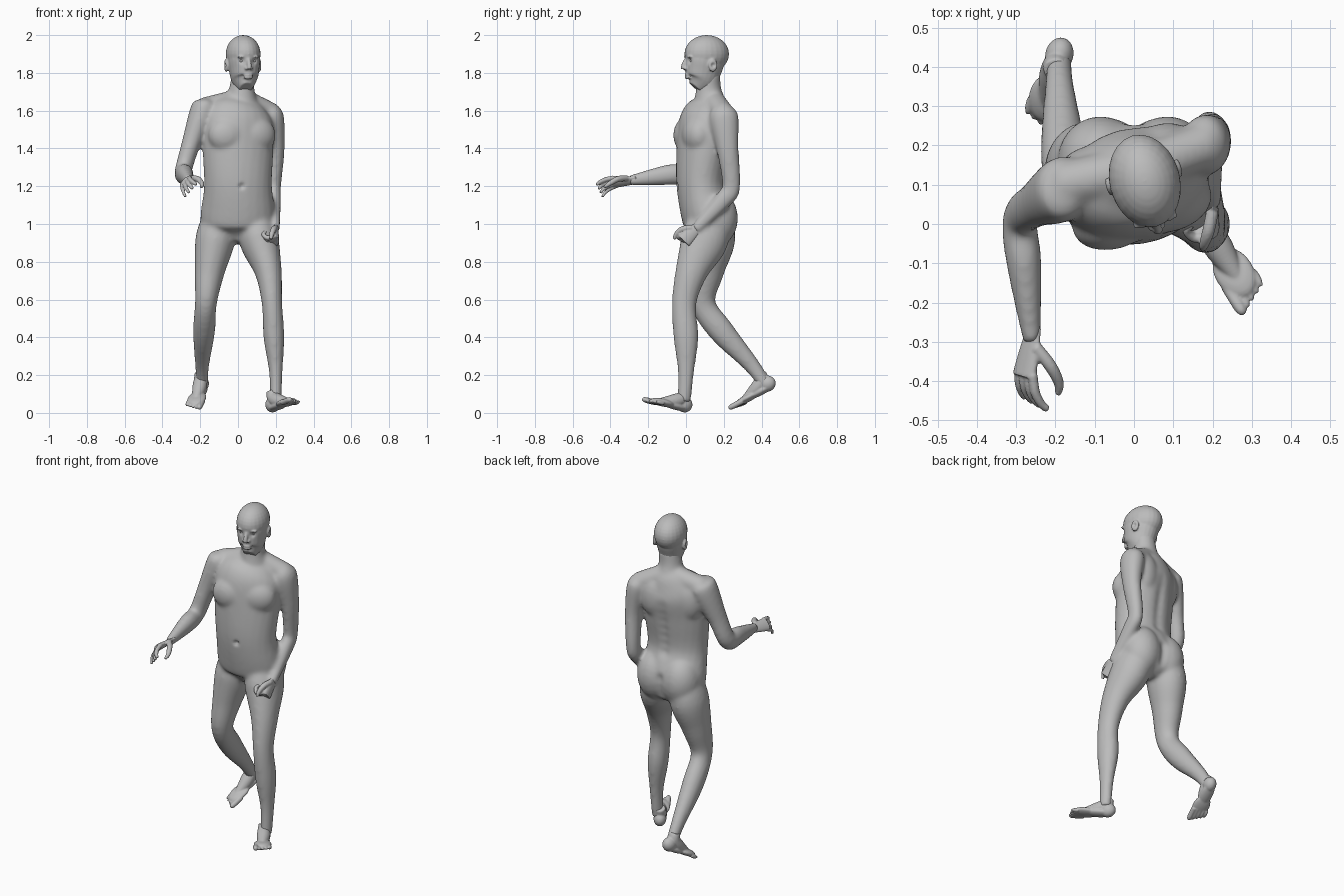
import bpy, bmesh, math
from mathutils import Vector, Matrix

if "Cube" in bpy.data.objects:
    bpy.data.objects.remove(bpy.data.objects["Cube"])

grey = (0.5, 0.5, 0.5, 1)
skin = bpy.data.materials.new("plain grey")
skin.use_nodes = True
skin.diffuse_color = grey
skin.node_tree.nodes["Principled BSDF"].inputs["Base Color"].default_value = grey

UP = Vector((0, 0, 1))
SIDES = (-1, 1)


def spline(points, steps=5):
    """Catmull-Rom curve through points that carry a radius as fourth value."""
    points = [Vector(point) for point in points]
    padded = [points[0]] + points + [points[-1]]
    curve = []
    for before, start, end, after in zip(padded, padded[1:], padded[2:], padded[3:]):
        leave, arrive = (end - before) / 2, (after - start) / 2
        for step in range(steps):
            t = step / steps
            ease = t * t * (3 - 2 * t)
            curve.append(start.lerp(end, ease) + leave * t * (1 - t) ** 2 - arrive * t * t * (1 - t))
    return curve + [points[-1]]


def no_twist(height):
    return 0


def tube(bm, points, ratio=1, segments=24, twist=no_twist):
    """Loft of ellipses along a curve; ratio is depth over width."""
    rows = spline(points)
    rings = []
    for i, row in enumerate(rows):
        tangent = (rows[min(i + 1, len(rows) - 1)] - rows[max(i - 1, 0)]).to_3d().normalized()
        side = Matrix.Rotation(twist(row.z), 3, 'Z') @ Vector((1, 0, 0))
        side = (side - tangent * side.dot(tangent)).normalized()
        depth = tangent.cross(side) * ratio
        ring = []
        for k in range(segments):
            angle = math.tau * k / segments
            ring.append(bm.verts.new(row.to_3d() + (side * math.cos(angle) + depth * math.sin(angle)) * row.w))
        rings.append(ring)
    for lower, upper in zip(rings, rings[1:]):
        for k in range(segments):
            bm.faces.new((lower[k], lower[k - 1], upper[k - 1], upper[k]))
    bm.faces.new(rings[0])
    bm.faces.new(reversed(rings[-1]))


def blob(bm, centre, radii, turn=Matrix.Identity(4)):
    """Ellipsoid mass, optionally swung round the vertical axis with its centre."""
    matrix = turn @ Matrix.Translation(centre) @ Matrix.Diagonal(radii).to_4x4()
    bmesh.ops.create_uvsphere(bm, u_segments=24, v_segments=16, radius=1, matrix=matrix)


def press(mesh, centre, radius, push):
    """Soft dent with a Gaussian falloff."""
    for vertex in mesh.vertices:
        distance = (vertex.co - Vector(centre)).length / radius
        vertex.co += Vector(push) * math.exp(-distance * distance)


def finish(name, bm, voxel, smooth, place=Matrix.Identity(4)):
    """Fuse the masses into one skin, relax it and set it in place."""
    bmesh.ops.recalc_face_normals(bm, faces=bm.faces)
    mesh = bpy.data.meshes.new(name)
    bm.to_mesh(mesh)
    bm.free()
    part = bpy.data.objects.new(name, mesh)
    bpy.context.collection.objects.link(part)
    fuse = part.modifiers.new("fuse", 'REMESH')
    fuse.mode, fuse.voxel_size = 'VOXEL', voxel
    relax = part.modifiers.new("relax", 'SMOOTH')
    relax.iterations = smooth
    bpy.ops.object.select_all(action='DESELECT')
    part.select_set(True)
    bpy.context.view_layer.objects.active = part
    bpy.ops.object.convert(target='MESH')
    part.data.materials.clear()
    part.data.materials.append(skin)
    bpy.ops.object.shade_smooth()
    part.matrix_world = place
    return part.data


def shoulder_turn(height):
    """The trunk twists gradually from the hips to the chest."""
    return 0.3 * min(max((height - 1.1) / 0.4, 0), 1)


# Trunk, neck and shoulder slopes
bm = bmesh.new()
tube(bm, [(0, .12, .9, .08), (0, .13, 1, .195), (0, .08, 1.2, .18), (0, .09, 1.4, .19),
          (0, .11, 1.55, .19), (.01, .13, 1.64, .13), (.02, .13, 1.7, .06)], ratio=.72, twist=shoulder_turn)
tube(bm, [(.02, .13, 1.6, .1), (.02, .12, 1.71, .068), (.03, .12, 1.8, .062)])
for shoulder in ((.18, .2, 1.58, .06), (-.18, .1, 1.61, .06)):
    tube(bm, [(.02, .14, 1.66, .06), shoulder])
chest = Matrix.Translation((0, .1, 1.5)) @ Matrix.Rotation(shoulder_turn(2), 4, 'Z')
for sx in SIDES:
    blob(bm, (sx * .075, -.07, -.03), (.11, .075, .1), chest)
    blob(bm, (sx * .1, .07, .02), (.08, .06, .12), chest)
    blob(bm, (sx * .085, .16, 1.03), (.11, .115, .15))
# Right arm reaching forward, left arm swinging down
tube(bm, [(-.17, .1, 1.66, .03), (-.18, .09, 1.61, .07), (-.25, .05, 1.42, .05), (-.29, .01, 1.28, .045),
          (-.28, -.1, 1.26, .045), (-.26, -.3, 1.23, .023)], ratio=1.2)
tube(bm, [(.17, .2, 1.63, .03), (.18, .2, 1.57, .062), (.2, .22, 1.4, .047), (.19, .24, 1.2, .038),
          (.19, .2, 1.13, .038), (.2, .05, .97, .022)], ratio=1.25)
# Left leg planted in front, right leg trailing
tube(bm, [(.09, .12, 1.06, .08), (.11, .1, .92, .105), (.16, .03, .75, .072), (.18, -.01, .58, .054),
          (.19, 0, .4, .055), (.2, 0, .22, .036), (.2, -.01, .06, .03)], ratio=1.2)
tube(bm, [(-.1, .14, 1.06, .08), (-.12, .14, .92, .105), (-.15, .11, .75, .08), (-.17, .09, .58, .058),
          (-.18, .19, .43, .058), (-.19, .35, .25, .037), (-.19, .43, .13, .03)], ratio=1.15)
body = finish("body", bm, voxel=.01, smooth=12)
# Navel, spine groove and cleft
press(body, (.02, -.05, 1.2), .012, (0, .02, 0))
for k in range(7):
    press(body, (0, .22, 1.2 + .05 * k), .03, (0, -.01, 0))
for k in range(5):
    press(body, (0, .26, 1.06 - .03 * k), .025, (0, -.013, 0))

# Head: skull, face, nose, lips, brows and ears
bm = bmesh.new()
head_place = Matrix.Translation((.03, .1, 1.85)) @ Matrix.Rotation(.26, 4, 'Z')
blob(bm, (0, .01, .05), (.09, .12, .1))
tube(bm, [(0, -.05, -.13, .035), (0, -.02, -.09, .066), (0, -.01, -.04, .078), (0, 0, .03, .085),
          (0, 0, .1, .06)], ratio=1.25)
tube(bm, [(0, -.1, .03, .008), (0, -.117, -.01, .012), (0, -.117, -.03, .013)])
for z in (-.06, -.075):
    blob(bm, (0, -.094, z), (.026, .016, .008))
for sx in SIDES:
    blob(bm, (sx * .014, -.108, -.026), (.01, .01, .009))
    blob(bm, (sx * .035, -.092, .035), (.025, .014, .008))
    blob(bm, (sx * .09, .02, -.01), (.012, .024, .035))
head = finish("head", bm, voxel=.005, smooth=4, place=head_place)
for sx in SIDES:
    press(head, (sx * .035, -.1, .013), .015, (0, .012, 0))
    press(head, (sx * .1, .02, -.01), .012, (sx * -.012, 0, 0))

# Eyes
bm = bmesh.new()
for sx in SIDES:
    blob(bm, (sx * .034, -.08, .013), (.014, .011, .008))
finish("eyes", bm, voxel=.003, smooth=2, place=head_place)


def hand(name, wrist, forward, palm_side, thumb_side, curl, spread):
    """Hand modelled flat along y with the palm towards z; fingers bend by curl."""
    bm = bmesh.new()
    tube(bm, [(0, -.03, 0, .024), (0, .04, 0, .034), (0, .1, 0, .04)], ratio=.45)
    for finger in range(4):
        radius = .0125 - .001 * finger
        x, y, z = thumb_side * .02 * (1.5 - finger), .09 - .004 * finger, 0
        path = [(x, y, z, radius)]
        for joint, length in enumerate((.045, .035, .025)):
            angle = curl * (joint + 1)
            x *= spread
            y += length * math.cos(angle)
            z += length * math.sin(angle)
            path.append((x, y, z, radius * (1 - .12 * joint)))
        tube(bm, path, segments=12)
    lift = .025 / curl
    tube(bm, [(thumb_side * .02, .02, 0, .016), (thumb_side * .05, .06, lift / 2, .016),
              (thumb_side * .055, .1, lift, .013), (thumb_side * .045, .13, lift * 1.2, .008)], segments=12)
    forward = Vector(forward).normalized()
    across = forward.cross(Vector(palm_side)).normalized()
    frame = Matrix((across, forward, across.cross(forward))).transposed().to_4x4()
    finish(name, bm, voxel=.004, smooth=3, place=Matrix.Translation(wrist) @ frame)


hand("right_hand", (-.26, -.29, 1.23), (-.2, -1, -.08), (1, 0, -.9), thumb_side=1, curl=.35, spread=1.15)
hand("left_hand", (.2, .06, .98), (0, -1, -1), (-1, 0, 0), thumb_side=-1, curl=1.2, spread=1)


def foot(name, heel, tip, inner):
    """Foot modelled flat, then laid along the line from heel to toe tip."""
    bm = bmesh.new()
    blob(bm, (0, -.025, .04), (.036, .045, .042))
    blob(bm, (0, -.08, .02), (.036, .09, .02))
    blob(bm, (0, -.16, .02), (.05, .07, .02))
    tube(bm, [(0, -.035, .11, .03), (0, -.045, .07, .036), (0, -.1, .04, .036), (0, -.2, .015, .014)])
    for toe in range(5):
        x, end = inner * (.035 - .019 * toe), .01 * toe - .265
        radius = .011 if toe else .015
        tube(bm, [(x, -.18, radius, radius), (x, end + .02, radius, radius),
                  (x, end, radius, radius / 2)], segments=12)
    forward = (Vector(tip) - Vector(heel)).normalized()
    across = UP.cross(forward).normalized()
    frame = Matrix((across, -forward, forward.cross(across))).transposed().to_4x4()
    finish(name, bm, voxel=.0045, smooth=3, place=Matrix.Translation(heel) @ frame)


foot("left_foot", heel=(.175, .005, 0), tip=(.315, -.22, .06), inner=-1)
foot("right_foot", heel=(-.18, .47, .13), tip=(-.245, .22, 0), inner=1)
